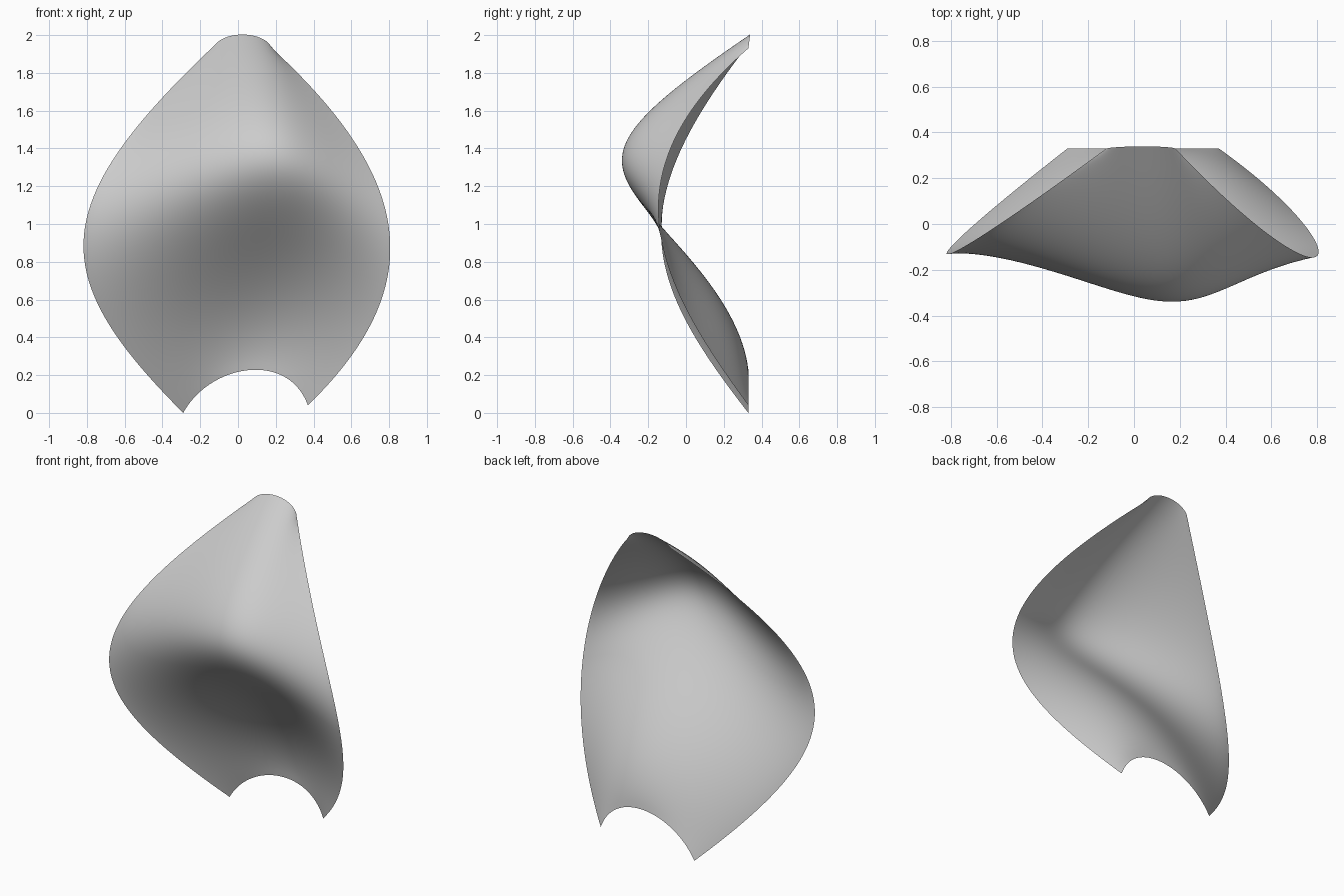
import bpy
import bmesh
from math import comb
from mathutils import Vector

cube = bpy.data.objects.get("Cube")
if cube:
    bpy.data.objects.remove(cube, do_unlink=True)

# Control rows of the curved sheet, from the top lip to the bottom arch: x, y, z, weight
top_lip = [(-.12, .33, 1.95, 1), (-.07, .34, 2.01, 1), (.04, .34, 2.02, 1),
           (.15, .34, 2, 1), (.18, .33, 1.93, 1)]
upper_bulge = [(-1.02, -.33, 1.1, 1), (-.58, -.37, 1.25, 1.5), (.19, -.85, 1.33, 3.8),
               (.44, -.62, 1.3, 2.8), (.92, -.45, 1.25, 1)]
lower_hollow = [(-1.02, -.24, .73, 1), (-.58, .05, .8, 1.3), (.12, .36, .88, 1.9),
                (.46, .34, .86, 1.6), (1.03, -.14, .68, 1)]
bottom_arch = [(-.29, .33, 0, 1), (-.18, .33, .2, 1), (.06, .33, .29, 1),
               (.29, .33, .26, 1), (.37, .33, .04, 1)]
rows = [[Vector((x * w, y * w, z * w, w)) for x, y, z, w in row]
        for row in (top_lip, upper_bulge, lower_hollow, bottom_arch)]
STEPS = 80


def bezier(points, t):
    """Weighted point on a Bezier curve through the control points."""
    n = len(points) - 1
    total = Vector((0, 0, 0, 0))
    for i, p in enumerate(points):
        total += p * (comb(n, i) * t ** i * (1 - t) ** (n - i))
    return total


# Sheet surface
bm = bmesh.new()
grid = []
for i in range(STEPS + 1):
    column = [bezier(row, i / STEPS) for row in rows]
    points = [bezier(column, j / STEPS) for j in range(STEPS + 1)]
    grid.append([bm.verts.new(p.xyz / p.w) for p in points])
for a, b in zip(grid, grid[1:]):
    for j in range(STEPS):
        bm.faces.new((a[j], a[j + 1], b[j + 1], b[j])).smooth = True

mesh = bpy.data.meshes.new("curved_sheet")
bm.to_mesh(mesh)
bm.free()
sheet = bpy.data.objects.new("curved_sheet", mesh)
bpy.context.collection.objects.link(sheet)

# Plain grey finish
colour = (.6, .6, .6, 1)
grey = bpy.data.materials.new("mid_grey")
grey.use_nodes = True
grey.diffuse_color = colour
grey.node_tree.nodes["Principled BSDF"].inputs["Base Color"].default_value = colour
mesh.materials.append(grey)
